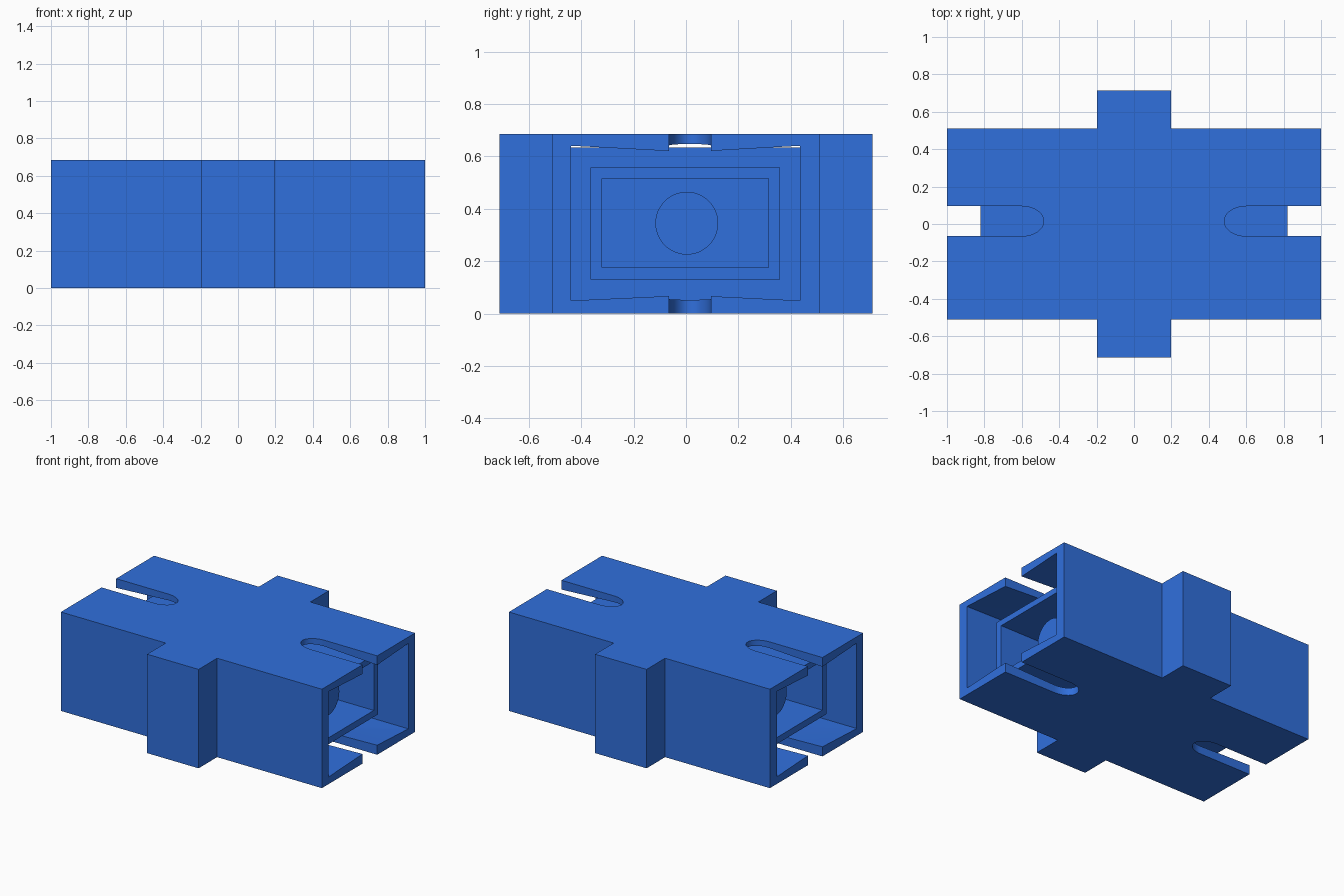
import bpy, bmesh, math

if "Cube" in bpy.data.objects:
    bpy.data.objects.remove(bpy.data.objects["Cube"])


def loft(name, rings):
    """Solid skinned through closed rings of 3D points."""
    bm = bmesh.new()
    loops = [[bm.verts.new(p) for p in ring] for ring in rings]
    n = len(loops[0])
    for a, b in zip(loops, loops[1:]):
        for i in range(n):
            j = (i + 1) % n
            bm.faces.new((a[i], a[j], b[j], b[i]))
    bm.faces.new(loops[0])
    bm.faces.new(loops[-1])
    bmesh.ops.triangulate(bm, faces=[f for f in bm.faces if len(f.verts) == 4])
    bmesh.ops.recalc_face_normals(bm, faces=bm.faces)
    bmesh.ops.dissolve_limit(bm, angle_limit=0.001, verts=bm.verts, edges=bm.edges)
    mesh = bpy.data.meshes.new(name)
    bm.to_mesh(mesh)
    bm.free()
    obj = bpy.data.objects.new(name, mesh)
    bpy.context.collection.objects.link(obj)
    return obj


def prism(name, outline, z0, z1):
    return loft(name, [[(x, y, z) for x, y in outline] for z in (z0, z1)])


def box(name, x0, x1, y0, y1, z0, z1):
    return prism(name, [(x0, y0), (x1, y0), (x1, y1), (x0, y1)], z0, z1)


def cut(target, cutter):
    mod = target.modifiers.new("cut", 'BOOLEAN')
    mod.operation = 'DIFFERENCE'
    mod.solver = 'EXACT'
    mod.object = cutter
    bpy.context.view_layer.objects.active = target
    bpy.ops.object.modifier_apply(modifier=mod.name)
    bpy.data.objects.remove(cutter)


blue = bpy.data.materials.new("blue_plastic")
blue.diffuse_color = (0.03, 0.16, 0.72, 1)
blue.use_nodes = True
blue.node_tree.nodes["Principled BSDF"].inputs["Base Color"].default_value = blue.diffuse_color

# Outer shell with the two side flanges
quarter = [(1, .51), (.197, .51), (.197, .713)]
right = [(x, -y) for x, y in reversed(quarter)] + quarter
shell = prism("outer_shell", right + [(-x, y) for x, y in reversed(right)], 0, .685)


# Through cavity whose roof and floor pinch in at the mouths
def section(x, floor, floor_mid, roof_mid, roof):
    return [(x, -.44, floor), (x, -.07, floor_mid), (x, .09, floor_mid), (x, .435, floor),
            (x, .435, roof), (x, .09, roof_mid), (x, -.07, roof_mid), (x, -.44, roof)]


mouth, inside = (.05, .067, .62, .64), (.05, .05, .652, .652)
cut(shell, loft("cavity", [section(-1.02, *mouth), section(-.4, *inside),
                           section(.4, *inside), section(1.02, *mouth)]))

# Key slots through roof and floor at both ends
for s in (-1, 1):
    tip = [(s * (.6 - .117 * math.sin(t)), .015 + .08 * math.cos(t))
           for t in (math.pi * i / 24 for i in range(25))]
    cut(shell, prism("slot", [(s * 1.1, .095)] + tip + [(s * 1.1, -.065)], -.1, .8))

# Central partition
core = box("partition", -.1, .1, -.46, .46, .03, .635)

# Inner rectangular sleeves
sleeve = box("inner_sleeve", -.82, .82, -.365, .36, .13, .557)
for x0, x1 in ((-.9, -.1), (.1, .9)):
    cut(sleeve, box("pocket", x0, x1, -.32, .315, .175, .515))

# Round ferrule holder along the axis
ring = [(.003 + .12 * math.cos(a), .345 + .12 * math.sin(a))
        for a in (2 * math.pi * i / 48 for i in range(48))]
barrel = loft("ferrule_barrel", [[(x, y, z) for y, z in ring] for x in (-.69, .69)])

for obj in (shell, core, sleeve, barrel):
    obj.data.materials.clear()
    obj.data.materials.append(blue)
    for other in bpy.context.selected_objects:
        other.select_set(False)
    obj.select_set(True)
    bpy.context.view_layer.objects.active = obj
    if obj in (shell, barrel):
        bpy.ops.object.shade_smooth_by_angle(angle=math.radians(20) if obj is barrel else math.radians(15))
